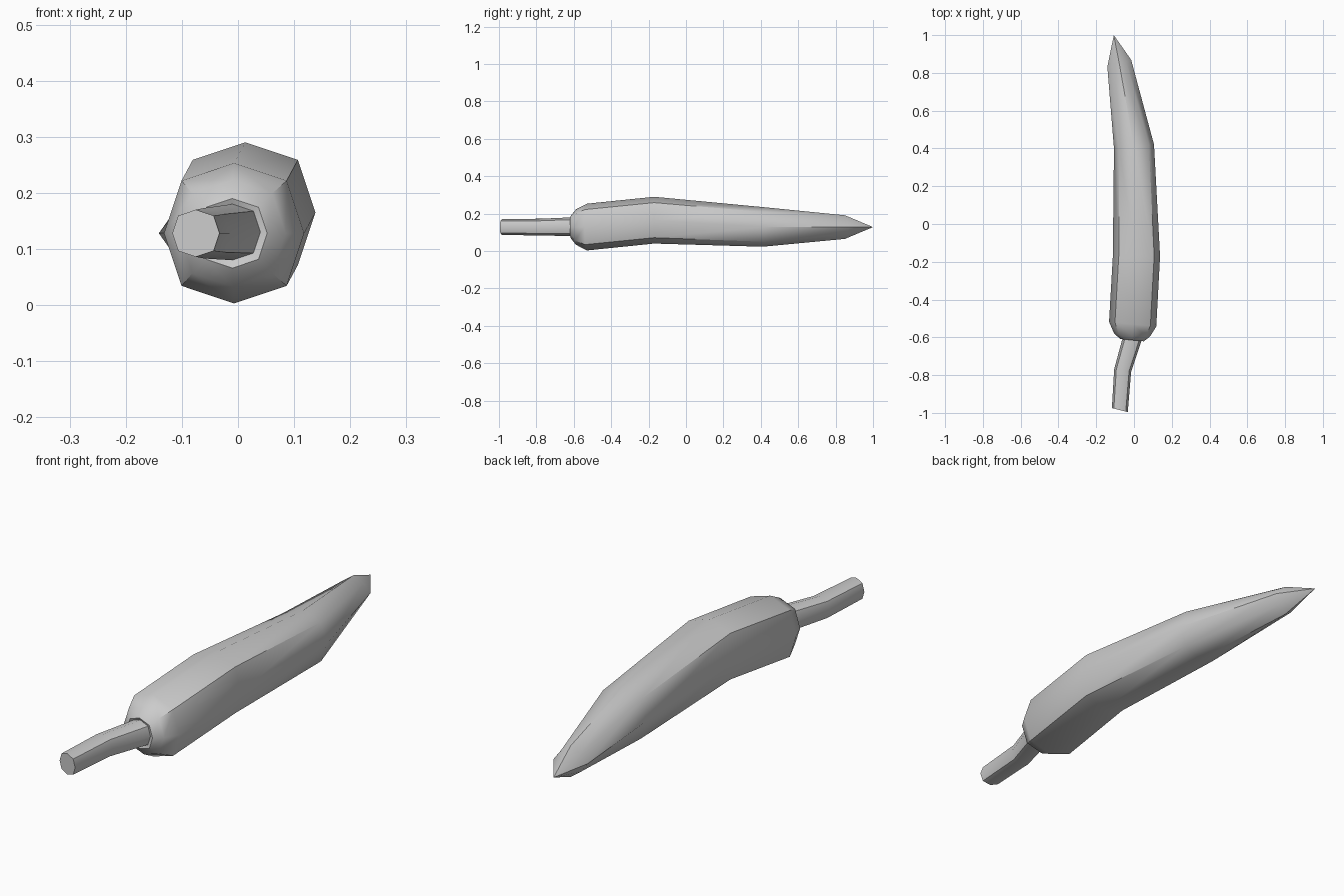
import bpy, bmesh, math

cube = bpy.data.objects.get("Cube")
if cube:
    bpy.data.objects.remove(cube, do_unlink=True)

SIDES = 8

# One flat colour
grey = bpy.data.materials.new("plain grey")
grey.use_nodes = True
colour = (0.6, 0.6, 0.6, 1)
grey.diffuse_color = colour
grey.node_tree.nodes["Principled BSDF"].inputs["Base Color"].default_value = colour


def add_ring(bm, y, cx, cz, radius, corner, slant):
    """Eight-sided ring; corner scales the diagonal points, slant tilts it."""
    ring = []
    for i in range(SIDES):
        angle = math.tau * i / SIDES
        r = radius * (corner if i % 2 else 1)
        dx = r * math.cos(angle)
        ring.append(bm.verts.new((cx + dx, y + slant * dx, cz + r * math.sin(angle))))
    return ring


# Stem and pod sections: y, centre x, centre z, radius, corner, slant
sections = [
    (-0.985, -0.075, 0.128, 0.042, 1.06, -0.25),
    (-0.775, -0.06, 0.128, 0.045, 1.06, -0.15),
    (-0.61, -0.01, 0.13, 0.05, 1.06, -0.15),
    (-0.615, -0.01, 0.128, 0.062, 1.06, -0.1),
    (-0.588, -0.01, 0.128, 0.095, 1.06, -0.08),
    (-0.53, -0.007, 0.128, 0.125, 1.06, -0.1),
    (-0.17, 0.013, 0.165, 0.125, 1.06, 0),
    (0.41, 0, 0.129, 0.106, 1.06, 0.1),
    (0.85, -0.078, 0.128, 0.063, 0.83, 0.3),
]

# Pepper: a single skin from the cut stem to the pointed tip
bm = bmesh.new()
rings = [add_ring(bm, *s) for s in sections]
for a, b in zip(rings, rings[1:]):
    for i in range(SIDES):
        j = (i + 1) % SIDES
        bm.faces.new((a[i], a[j], b[j], b[i]))
bm.faces.new(rings[0])
tip = bm.verts.new((-0.107, 1, 0.128))
for i in range(SIDES):
    bm.faces.new((rings[-1][i], rings[-1][(i + 1) % SIDES], tip))
bmesh.ops.recalc_face_normals(bm, faces=bm.faces)

mesh = bpy.data.meshes.new("pepper")
bm.to_mesh(mesh)
bm.free()
mesh.materials.append(grey)
pepper = bpy.data.objects.new("pepper", mesh)
bpy.context.collection.objects.link(pepper)

# Smooth skin with crisp long edges
bpy.ops.object.select_all(action="DESELECT")
pepper.select_set(True)
bpy.context.view_layer.objects.active = pepper
bpy.ops.object.shade_smooth_by_angle(angle=math.radians(45))
